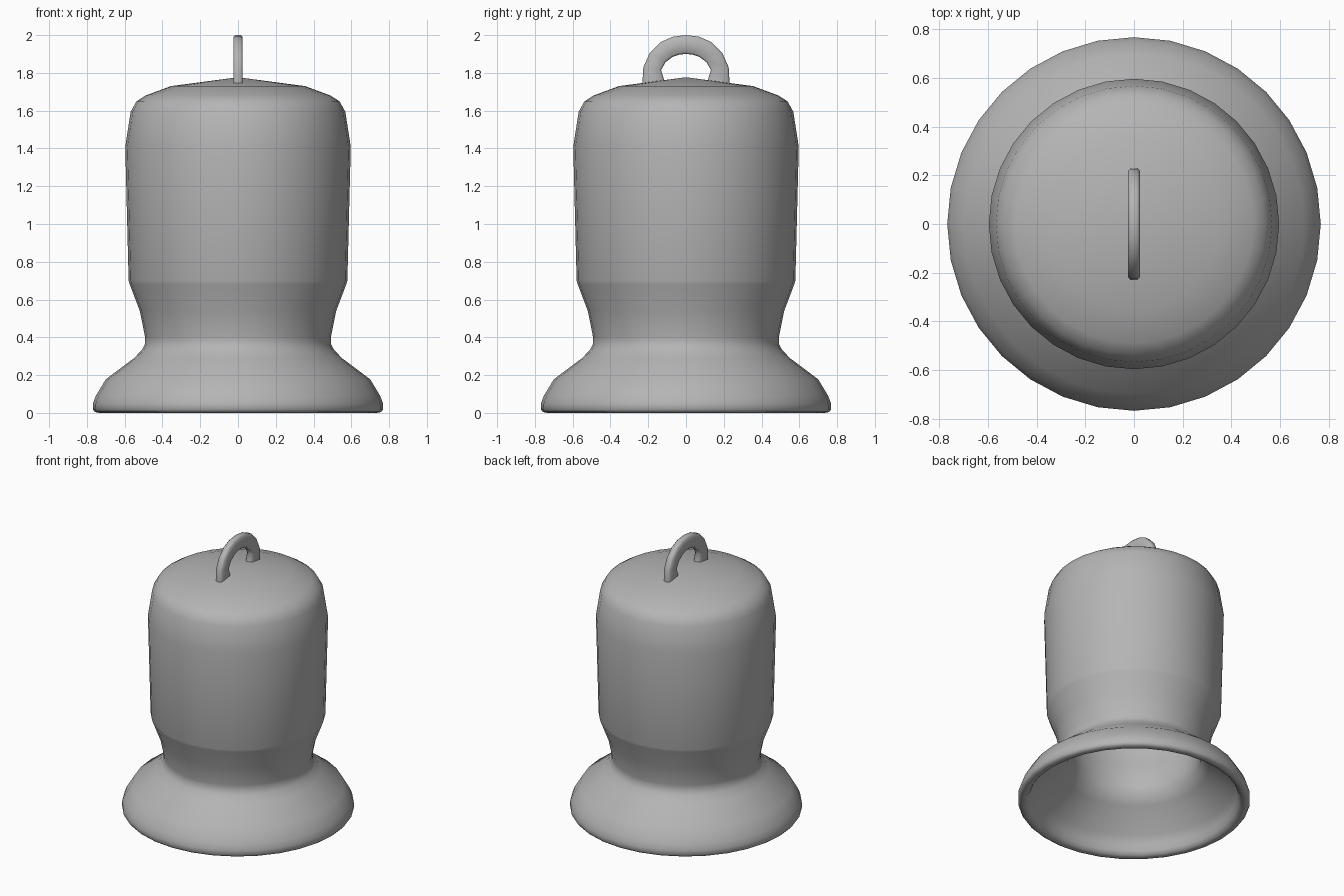
import bpy, bmesh, math

if "Cube" in bpy.data.objects:
    bpy.data.objects.remove(bpy.data.objects["Cube"])

grey = bpy.data.materials.new("dark_grey")
grey.diffuse_color = (0.46, 0.46, 0.46, 1)
grey.use_nodes = True
grey.node_tree.nodes["Principled BSDF"].inputs["Base Color"].default_value = grey.diffuse_color


def finish(name, bm, angle):
    bmesh.ops.remove_doubles(bm, verts=bm.verts, dist=1e-4)
    bmesh.ops.recalc_face_normals(bm, faces=bm.faces)
    mesh = bpy.data.meshes.new(name)
    bm.to_mesh(mesh)
    bm.free()
    mesh.materials.append(grey)
    obj = bpy.data.objects.new(name, mesh)
    bpy.context.collection.objects.link(obj)
    bpy.ops.object.select_all(action='DESELECT')
    obj.select_set(True)
    bpy.context.view_layer.objects.active = obj
    bpy.ops.object.shade_smooth_by_angle(angle=math.radians(angle))
    return obj


# Bell: outer wall from crown to lip, then inner wall back up to the roof
outer = [(0, 1.777), (0.355, 1.73), (0.49, 1.68), (0.537, 1.65), (0.568, 1.595),
         (0.597, 1.41), (0.579, 0.70), (0.573, 0.68), (0.52, 0.54), (0.492, 0.40),
         (0.492, 0.365), (0.508, 0.335), (0.55, 0.29), (0.70, 0.178), (0.753, 0.09),
         (0.768, 0.05), (0.768, 0.018), (0.758, 0.005)]
inner = [(0.735, 0), (0.712, 0.006), (0.695, 0.03), (0.685, 0.07), (0.655, 0.13),
         (0.49, 0.26), (0.44, 0.33), (0.43, 0.41), (0.46, 0.55), (0.515, 0.70),
         (0.535, 1.40), (0.505, 1.56), (0.44, 1.63), (0.33, 1.67), (0, 1.715)]
bm = bmesh.new()
verts = [bm.verts.new((0, -r, z)) for r, z in outer + inner]
edges = [bm.edges.new(pair) for pair in zip(verts, verts[1:])]
bmesh.ops.spin(bm, geom=verts + edges, cent=(0, 0, 0), axis=(0, 0, 1),
               angle=math.tau, steps=32, use_duplicate=False)
finish("bell", bm, 75)

# Hanging loop: flat arch with rounded section, sunk into the crown
half_out = [(0.23, 1.72), (0.23, 1.76), (0.226, 1.83), (0.192, 1.905), (0.135, 1.963),
            (0.068, 1.992)]
half_in = [(0.115, 1.72), (0.118, 1.77), (0.132, 1.815), (0.108, 1.857), (0.07, 1.885),
           (0.035, 1.897)]


def mirrored(half, top):
    return half + [(0, top)] + [(-y, z) for y, z in reversed(half)]


bm = bmesh.new()
rings = []
for (yo, zo), (yi, zi) in zip(mirrored(half_out, 2.0), mirrored(half_in, 1.9)):
    section = [(0.014, 0), (0.025, 0.1), (0.025, 0.9), (0.014, 1)]
    section += [(-x, t) for x, t in reversed(section)]
    rings.append([bm.verts.new((x, yo + (yi - yo) * t, zo + (zi - zo) * t))
                  for x, t in section])
for a, b in zip(rings, rings[1:]):
    for i in range(len(a)):
        j = (i + 1) % len(a)
        bm.faces.new((a[i], a[j], b[j], b[i]))
bm.faces.new(rings[0])
bm.faces.new(rings[-1])
finish("hanging_loop", bm, 60)
